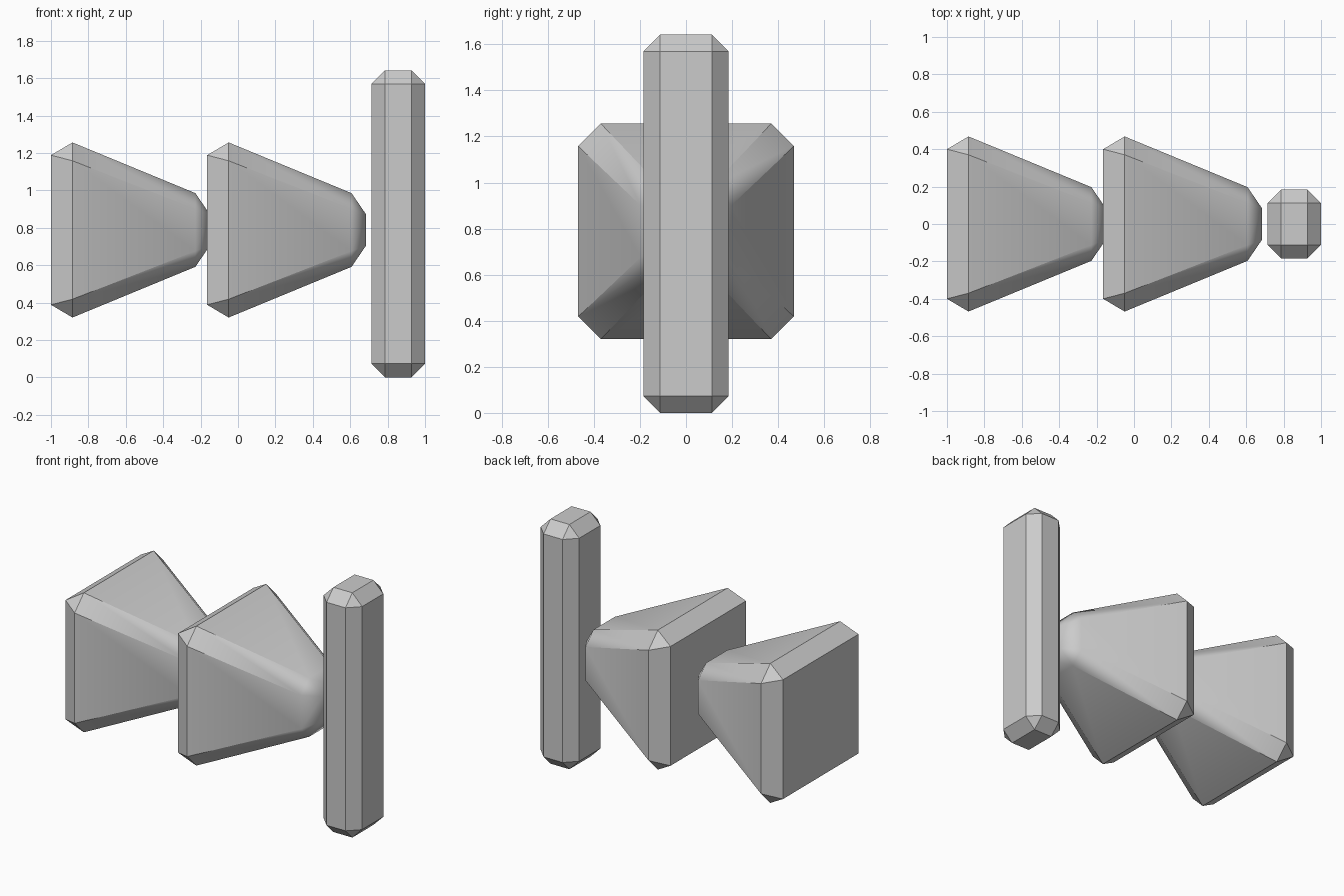
import bpy, bmesh
from math import radians

if "Cube" in bpy.data.objects:
    bpy.data.objects.remove(bpy.data.objects["Cube"])


def finish(bm, name, location):
    bmesh.ops.recalc_face_normals(bm, faces=bm.faces)
    mesh = bpy.data.meshes.new(name)
    bm.to_mesh(mesh)
    bm.free()
    obj = bpy.data.objects.new(name, mesh)
    obj.location = location
    bpy.context.collection.objects.link(obj)
    return obj


def ring(bm, x, corner):
    """Repeat the corner points through four quarter turns around x."""
    verts = []
    for k in range(4):
        for y, z in corner:
            for _ in range(k):
                y, z = -z, y
            verts.append(bm.verts.new((x, y, z)))
    return verts


def cap(bm, square, octagon):
    """Flat square end, chamfers and corner triangles down to an octagon."""
    bm.faces.new(square)
    for k in range(4):
        bm.faces.new((square[k], octagon[2 * k], octagon[2 * k + 1]))
        bm.faces.new((square[k], octagon[2 * k + 1],
                      octagon[(2 * k + 2) % 8], square[(k + 1) % 4]))


def arrow(name, x):
    bm = bmesh.new()
    base = ring(bm, 0, [(0.40, 0.40)])
    wide = ring(bm, 0.115, [(0.468, 0.37), (0.37, 0.468)])
    narrow = ring(bm, 0.772, [(0.197, 0.113), (0.113, 0.197)])
    tip = ring(bm, 0.85, [(0.083, 0.083)])
    cap(bm, base, wide)
    cap(bm, tip, narrow)
    for i in range(8):
        j = (i + 1) % 8
        bm.faces.new((wide[i], wide[j], narrow[j], narrow[i]))
    obj = finish(bm, name, (x, 0, 0.788))
    # Blended shading only at the shallow tip edges
    bpy.ops.object.select_all(action='DESELECT')
    obj.select_set(True)
    bpy.context.view_layer.objects.active = obj
    bpy.ops.object.shade_smooth_by_angle(angle=radians(37))
    mod = obj.modifiers.new("face_weighting", 'WEIGHTED_NORMAL')
    mod.keep_sharp = True


# Two chamfered arrowheads pointing right
arrow("left_arrow", -1.0)
arrow("right_arrow", -0.165)

# Upright chamfered bar
bm = bmesh.new()
bmesh.ops.create_cube(bm, size=1)
bmesh.ops.scale(bm, vec=(0.286, 0.37, 1.642), verts=bm.verts)
bmesh.ops.bevel(bm, geom=bm.edges[:], offset=0.073, segments=1,
                affect='EDGES', profile=0.5)
finish(bm, "upright_bar", (0.857, 0, 0.821))
